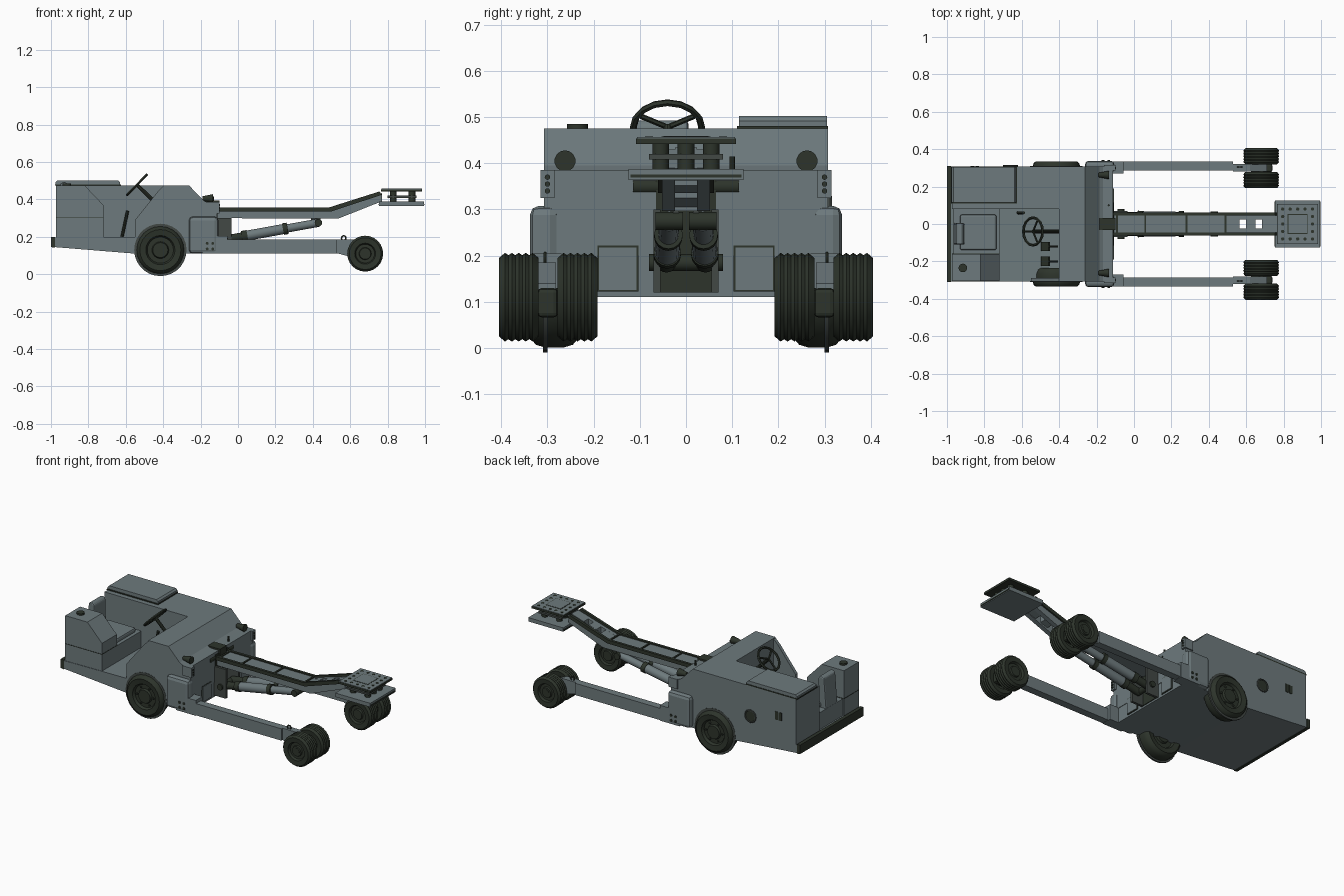
import bpy, bmesh, math
from mathutils import Vector

if "Cube" in bpy.data.objects:
    bpy.data.objects.remove(bpy.data.objects["Cube"])


def material(name, rgb):
    m = bpy.data.materials.new(name)
    m.diffuse_color = (*rgb, 1)
    m.use_nodes = True
    m.node_tree.nodes["Principled BSDF"].inputs["Base Color"].default_value = m.diffuse_color
    return m


GREY = material("body grey", (0.155, 0.195, 0.205))
DARK = material("dark green rubber", (0.026, 0.034, 0.024))
STEEL = material("dark steel", (0.055, 0.066, 0.06))


def finish(name, bm, mat, bevel=0, smooth=False):
    bmesh.ops.recalc_face_normals(bm, faces=bm.faces[:])
    me = bpy.data.meshes.new(name)
    bm.to_mesh(me)
    bm.free()
    ob = bpy.data.objects.new(name, me)
    bpy.context.collection.objects.link(ob)
    me.materials.append(mat)
    if bevel:
        b = ob.modifiers.new("bevel", 'BEVEL')
        b.width, b.segments = bevel, 2
    if smooth:
        bpy.context.view_layer.objects.active = ob
        ob.select_set(True)
        bpy.ops.object.shade_smooth_by_angle(angle=math.radians(35))
        ob.select_set(False)
    return ob


def prism(name, prof, y0, y1, mat=GREY, bevel=0):
    """Side profile (x, z) extruded from y0 to y1."""
    bm = bmesh.new()
    f = bm.faces.new([bm.verts.new((x, y0, z)) for x, z in prof])
    r = bmesh.ops.extrude_face_region(bm, geom=[f])
    bmesh.ops.translate(bm, vec=(0, y1 - y0, 0), verts=[v for v in r["geom"] if isinstance(v, bmesh.types.BMVert)])
    return finish(name, bm, mat, bevel)


def box(name, x0, x1, y0, y1, z0, z1, mat=GREY, bevel=0):
    return prism(name, [(x0, z0), (x1, z0), (x1, z1), (x0, z1)], y0, y1, mat, bevel)


def rod(name, a, b, r, mat=GREY, seg=16, r2=None):
    a, b = Vector(a), Vector(b)
    bm = bmesh.new()
    bmesh.ops.create_cone(bm, cap_ends=True, segments=seg, radius1=r, radius2=r if r2 is None else r2, depth=(b - a).length)
    bm.transform((b - a).to_track_quat('Z', 'Y').to_matrix().to_4x4())
    bmesh.ops.translate(bm, vec=(a + b) / 2, verts=bm.verts[:])
    return finish(name, bm, mat, 0, True)


def wheel(name, x, y, z, prof, seg=24):
    """Lathe a (radius, y offset) profile around the axle."""
    bm = bmesh.new()
    vs = [bm.verts.new((r, o, 0)) for r, o in prof]
    es = [bm.edges.new(p) for p in zip(vs, vs[1:])]
    bmesh.ops.spin(bm, geom=vs + es, cent=(0, 0, 0), axis=(0, 1, 0), angle=2 * math.pi, steps=seg, use_duplicate=False)
    bmesh.ops.remove_doubles(bm, verts=bm.verts[:], dist=1e-5)
    bmesh.ops.translate(bm, vec=(x, y, z), verts=bm.verts[:])
    return finish(name, bm, DARK, 0, True)


def ring(name, loc, R, r, mat, rot=(0, 0, 0)):
    bpy.ops.mesh.primitive_torus_add(location=loc, rotation=rot, major_radius=R, minor_radius=r, major_segments=16, minor_segments=6)
    ob = bpy.context.object
    ob.name = name
    ob.data.materials.append(mat)


# chassis, rear bumper
prism("chassis", [(-.98, .145), (-.55, .11), (-.115, .11), (-.115, .205), (-.98, .195)], -.308, .308)
prism("rear_bumper", [(-1, .145), (-.978, .142), (-.978, .2), (-1, .2)], -.31, .31, DARK)

# engine side of the body and hood over the driver's feet
nose = [(-.262, .475), (-.185, .395), (-.165, .385), (-.112, .385), (-.112, .2)]
prism("engine_body", [(-.972, .19), (-.972, .475)] + nose, .08, .308)
prism("hood", [(-.40, .2), (-.40, .475)] + nose, -.308, .08)
prism("cowl_side_panel", [(-.55, .19), (-.55, .29), (-.43, .44), (-.395, .475), (-.39, .19)], -.308, -.288)
prism("engine_lid", [(-.975, .475), (-.975, .492), (-.965, .502), (-.64, .502), (-.63, .492), (-.63, .475)], .115, .305, GREY)
box("lid_seam", -.978, -.626, .11, .308, .474, .481, DARK)

# tank box, with filler cap
prism("tank_box", [(-.972, .19), (-.972, .475), (-.82, .475), (-.72, .37), (-.72, .19)], -.305, -.16)
rod("filler_cap", (-.915, -.235, .47), (-.915, -.235, .485), .023, DARK)
box("tank_seam", -.974, -.718, -.307, -.158, .30, .303, DARK)

# seat
box("seat_base", -.965, -.72, -.16, .08, .19, .30)
box("seat_cushion", -.93, -.735, -.14, .05, .30, .33, GREY, .01)
prism("seat_back", [(-.965, .29), (-.95, .485), (-.925, .495), (-.91, .48), (-.905, .29)], -.11, .005, GREY, .008)

# steering gear, lever and pedals
axis = Vector((-.72, 0, .7)).normalized()
hub = Vector((-.54, -.04, .478))
ring("steering_wheel", hub, .074, .0075, DARK, axis.to_track_quat('Z', 'Y').to_euler())
rod("steering_column", hub, hub - axis * .22, .010, DARK, 10)
side, up = Vector((0, 1, 0)), axis.cross(Vector((0, 1, 0)))
for i in range(3):
    t = math.pi * (.5 + i * 2 / 3)
    rod("steering_spoke", hub, hub + .074 * (side * math.cos(t) + up * math.sin(t)), .006, DARK, 6)
rod("shift_lever", (-.62, .06, .2), (-.59, .06, .34), .008, DARK, 8)
for y in (-.2, -.12):
    rod("pedal_arm", (-.41, y, .33), (-.47, y, .25), .006, DARK, 6)
    prism("pedal", [(-.49, .22), (-.45, .27), (-.458, .277), (-.498, .227)], y - .025, y + .025, DARK)

# exhaust and vents on the engine side
rod("round_vent", (-.66, .30, .29), (-.66, .313, .29), .036, DARK, 20)
ring("vent_rim", (-.66, .312, .29), .036, .005, STEEL, (math.pi / 2, 0, 0))
for x in (-.863, -.838):
    box("square_vent", x - .01, x + .01, .30, .311, .315, .365, DARK)

# wheels: outer profile with ribs, dished hubs
big = [(0, -.042), (.04, -.042), (.045, -.03), (.07, -.03), (.078, -.045), (.11, -.05), (.122, -.04), (.128, -.02),
       (.128, .02), (.122, .04), (.11, .05), (.078, .045), (.07, .03), (.045, .03), (.04, .042), (0, .042)]
tread = [(.096 - .005 * (i % 2), -.03 + i * .0075) for i in range(9)]
small = [(0, -.036), (.03, -.036), (.033, -.026), (.05, -.026), (.056, -.04), (.085, -.043)] + tread + \
        [(.085, .043), (.056, .04), (.05, .026), (.033, .026), (.03, .036), (0, .036)]

for s in (-1, 1):
    def pbox(name, x0, x1, y0, y1, z0, z1, mat=GREY, bevel=0):
        box(name, x0, x1, *sorted((s * y0, s * y1)), z0, z1, mat, bevel)

    wheel("rear_wheel", -.415, s * .285, .129, big)
    rod("rear_wheel_arch", (-.415, s * .30, .13), (-.415, s * .3095, .13), .14, STEEL, 28)
    for i in range(6):
        a = i * math.pi / 3
        x, z = -.415 + .057 * math.cos(a), .129 + .057 * math.sin(a)
        rod("wheel_nut", (x, s * .31, z), (x, s * .322, z), .006, DARK, 6)
    for y in (.235, .362):
        wheel("front_wheel", .68, s * y, .11, small)
    rod("front_axle", (.68, s * .2, .11), (.68, s * .4, .11), .02, DARK)

    # outrigger arm with its pivot housing
    pbox("arm_housing", -.262, -.105, .275, .338, .11, .308, GREY, .02)
    pbox("arm_socket", -.19, -.055, .27, .335, .11, .205)
    pbox("outrigger_arm", -.06, .53, .287, .333, .112, .185)
    prism("arm_tip", [(.53, .112), (.67, .075), (.71, .09), (.71, .14), (.62, .185), (.53, .185)], s * .282, s * .322)
    pbox("axle_block", .62, .74, .277, .322, .066, .13, DARK, .01)
    ring("tie_down_ring", (.565, s * .305, .193), .012, .004, DARK, (math.pi / 2, 0, 0))
    for x in (-.165, -.135):
        for z in (.135, .165):
            rod("housing_bolt", (x, s * .33, z), (x, s * .342, z), .008, DARK, 8)

    # headlights, hinge tabs and front panels
    rod("headlight", (-.19, s * .262, .405), (-.135, s * .262, .405), .012, DARK, 14, .023)
    pbox("hinge_tab", -.16, -.10, .285, .315, .325, .385)
    for z in (.34, .355, .37):
        rod("hinge_bolt", (-.105, s * .30, z), (-.095, s * .30, z), .006, DARK, 8)
    pbox("front_panel_seam", -.115, -.1105, .103, .192, .122, .222, DARK)
    pbox("front_panel", -.115, -.108, .107, .188, .126, .218)

    # lift boom supports and hydraulic rams
    pbox("boom_support", -.115, -.035, .055, .07, .12, .30, STEEL)
    p0, p1 = Vector((-.07, s * .042, .185)), Vector((.43, s * .036, .275))
    rod("ram_foot", p0, p0.lerp(p1, .25), .022, DARK)
    rod("ram_barrel", p0.lerp(p1, .2), p0.lerp(p1, .66), .027, GREY)
    rod("ram_gland", p0.lerp(p1, .18), p0.lerp(p1, .24), .030, DARK)
    rod("ram_collar", p0.lerp(p1, .62), p0.lerp(p1, .67), .031, DARK)
    rod("ram_rod", p0.lerp(p1, .6), p1, .022, GREY)
    rod("ram_pin", p1 - Vector((0, .03, 0)), p1 + Vector((0, .03, 0)), .02, DARK)
    pbox("ram_lug", .39, .44, .015, .028, .265, .31, STEEL)

    # boom edge rails and open outer section
    prism("boom_rail", [(-.12, .336), (.50, .336), (.77, .425), (.755, .442), (.49, .358), (-.12, .358)], s * .045, s * .061, DARK)
    prism("boom_outer_side", [(.49, .297), (.535, .297), (.77, .39), (.77, .43), (.49, .348)], s * .024, s * .052)

# lift boom
prism("boom_beam", [(-.14, .30), (.50, .297), (.50, .35), (-.14, .352)], -.052, .052)
for x in (-.09, .06, .28, .49):
    box("boom_cross_band", x - .005, x + .005, -.05, .05, .345, .357, DARK)
for x0, x1 in ((.50, .565), (.60, .65), (.685, .77)):
    za, zb = .35 + (x0 - .5) * .31, .35 + (x1 - .5) * .31
    prism("boom_web", [(x0, za - .045), (x1, zb - .045), (x1, zb), (x0, za)], -.024, .024)
box("boom_hinge", -.21, -.10, -.032, .032, .32, .395, DARK)
box("front_recess", -.114, -.109, -.065, .065, .12, .37, DARK)
rod("boom_pivot", (-.125, -.115, .35), (-.125, .115, .35), .018, DARK)
rod("ram_pivot", (-.07, -.08, .185), (-.07, .08, .185), .018, DARK)
rod("mirror_stalk", (-.135, .10, .37), (-.135, .10, .415), .006, DARK, 8)

# lifting table
box("table_base", .755, .995, -.125, .125, .364, .388)
box("table_base_rim", .752, .998, -.12, .12, .369, .376, DARK)
box("table_slide", .80, .955, -.08, .08, .408, .42, STEEL)
for x in (.83, .93):
    for y in (-.055, 0, .055):
        rod("table_roller", (x, y, .385), (x, y, .443), .018, DARK, 12)
box("table_top", .765, .985, -.108, .108, .442, .454, DARK)
box("table_top_skin", .767, .983, -.106, .106, .453, .457)
box("table_inset_line", .822, .928, -.053, .053, .455, .458, DARK)
box("table_inset", .826, .924, -.049, .049, .456, .459)
for i in range(5):
    for j in range(5):
        if i in (0, 4) or j in (0, 4):
            x, y = .795 + i * .04, -.08 + j * .04
            rod("table_hole", (x, y, .455), (x, y, .4585), .009, DARK, 10)
